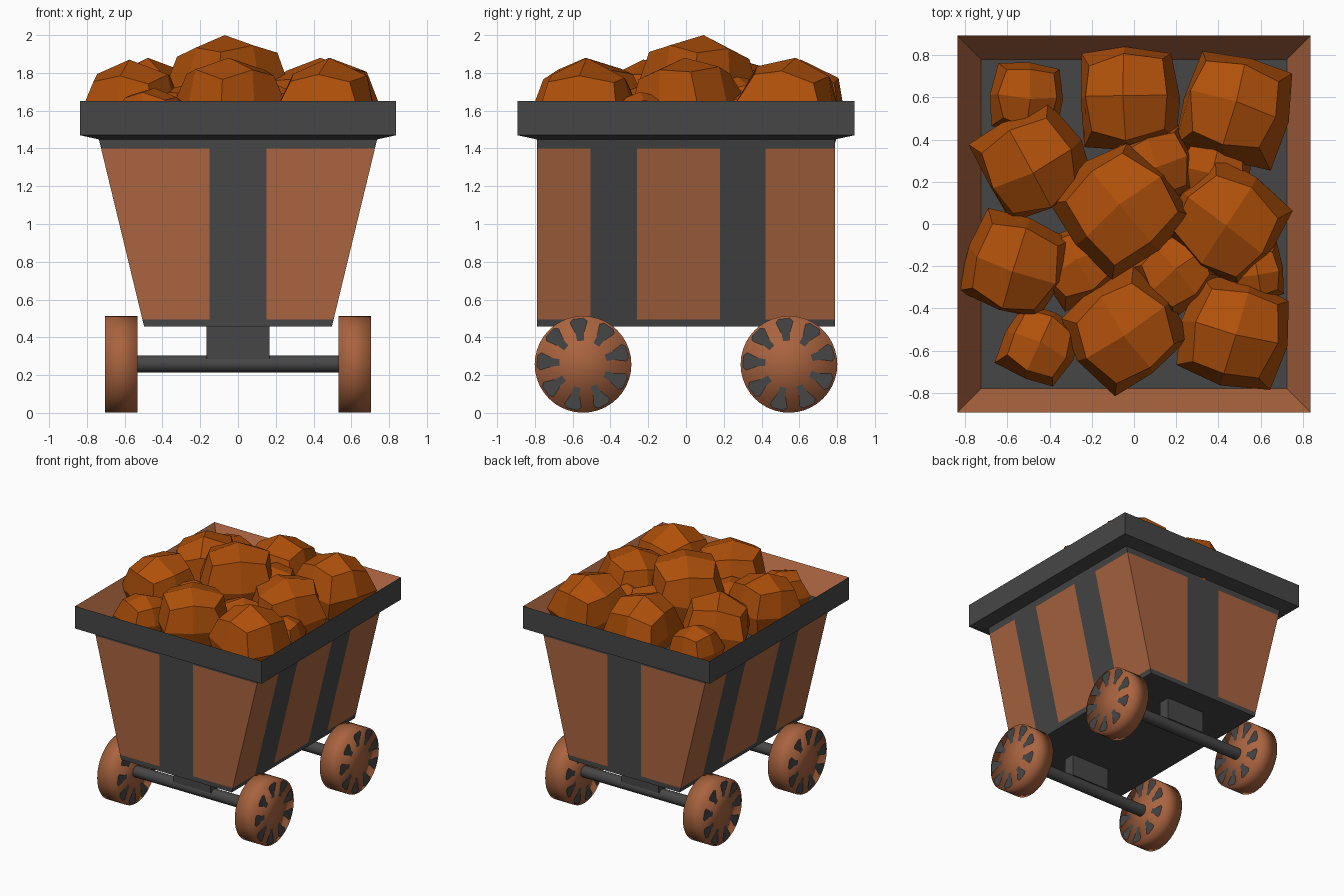
import bpy, bmesh, math, random
from mathutils import Matrix, Vector

if "Cube" in bpy.data.objects:
    bpy.data.objects.remove(bpy.data.objects["Cube"])

random.seed(4)


def material(name, rgb):
    m = bpy.data.materials.new(name)
    m.diffuse_color = (*rgb, 1)
    m.use_nodes = True
    m.node_tree.nodes["Principled BSDF"].inputs["Base Color"].default_value = m.diffuse_color
    return m


COPPER = material("copper_brown", (0.40, 0.127, 0.050))
GRAY = material("dark_gray", (0.062, 0.062, 0.062))
ORE = material("orange_ore", (0.43, 0.080, 0.003))


def finish(name, bm, mats, smooth=False, recalc=True):
    if recalc:
        bmesh.ops.recalc_face_normals(bm, faces=bm.faces)
    for f in bm.faces:
        f.smooth = smooth
    me = bpy.data.meshes.new(name)
    bm.to_mesh(me)
    bm.free()
    for m in mats:
        me.materials.append(m)
    ob = bpy.data.objects.new(name, me)
    bpy.context.collection.objects.link(ob)
    return ob


def lofted(loops):
    """Stack of rectangles (half x, half y, z), capped at both ends."""
    bm = bmesh.new()
    rings = [[bm.verts.new((sx * x, sy * y, z))
              for sx, sy in ((-1, -1), (1, -1), (1, 1), (-1, 1))] for x, y, z in loops]
    for a, b in zip(rings, rings[1:]):
        for i in range(4):
            j = (i + 1) % 4
            bm.faces.new((a[i], a[j], b[j], b[i]))
    bm.faces.new(rings[0][::-1])
    bm.faces.new(rings[-1])
    return bm


# Hopper body, cut into panels and straps
bm = lofted([(0.497, 0.79, 0.457), (0.737, 0.79, 1.45)])
cuts = [((0, 0, z), (0, 0, 1)) for z in (0.495, 1.4)]
cuts += [((x, 0, 0), (1, 0, 0)) for x in (-0.15, 0.15)]
cuts += [((0, s * y, 0), (0, 1, 0)) for y in (0.18, 0.26, 0.42, 0.505) for s in (-1, 1)]
for co, no in cuts:
    bmesh.ops.bisect_plane(bm, geom=bm.verts[:] + bm.edges[:] + bm.faces[:],
                           plane_co=co, plane_no=no)
bmesh.ops.recalc_face_normals(bm, faces=bm.faces)
for f in bm.faces:
    c, n = f.calc_center_median(), f.normal
    s = c.y if c.x > 0 else -c.y
    strap = abs(n.z) > 0.9 or not 0.495 < c.z < 1.4
    if abs(n.y) > 0.9:
        strap |= abs(c.x) < 0.15
    else:
        strap |= -0.505 < s < -0.26 or 0.18 < s < 0.42
    f.material_index = 1 if strap else 0
finish("hopper_body", bm, [COPPER, GRAY])

# Rim with sloped copper inside and gray bed
bm = lofted([(0.737, 0.79, 1.448), (0.837, 0.893, 1.47), (0.837, 0.893, 1.652),
             (0.725, 0.78, 1.475)])
bmesh.ops.recalc_face_normals(bm, faces=bm.faces)
for f in bm.faces:
    f.material_index = 1 if 0.1 < f.normal.z < 0.95 else 0
finish("hopper_rim", bm, [GRAY, COPPER])

# Axles, hanger blocks, wheels and wheel marks
TO_X = Matrix.Rotation(math.pi / 2, 4, 'Y')
MARK = [(0.125, -0.018), (0.165, -0.022), (0.20, -0.036), (0.225, -0.046), (0.243, -0.03),
        (0.243, 0.03), (0.225, 0.046), (0.20, 0.036), (0.165, 0.022), (0.125, 0.018)]
for end, y in (("front", -0.545), ("back", 0.545)):
    bm = bmesh.new()
    bmesh.ops.create_cone(bm, cap_ends=True, segments=24, radius1=0.045, radius2=0.045,
                          depth=1.12, matrix=Matrix.Translation((0, y, 0.26)) @ TO_X)
    ax = finish(end + "_axle", bm, [GRAY])
    for p in ax.data.polygons:
        p.use_smooth = len(p.vertices) == 4
    bm = bmesh.new()
    bmesh.ops.create_cube(bm, size=1, matrix=Matrix.Translation((0, y, 0.376))
                          @ Matrix.Diagonal((0.335, 0.09, 0.18, 1)))
    finish(end + "_axle_block", bm, [GRAY])
    for side, sx in (("left", -1), ("right", 1)):
        bm = bmesh.new()
        bmesh.ops.create_cone(bm, cap_ends=True, segments=40, radius1=0.256, radius2=0.256,
                              depth=0.172, matrix=Matrix.Translation((sx * 0.618, y, 0.257)) @ TO_X)
        finish(f"{end}_{side}_wheel", bm, [COPPER], smooth=True)
        bm = bmesh.new()
        for face in (-1, 1):
            for k in range(9):
                a = math.radians(96 + 40 * k)
                vs = [bm.verts.new((sx * 0.618 + face * 0.089,
                                    y + r * math.cos(a) - t * math.sin(a),
                                    0.257 + r * math.sin(a) + t * math.cos(a)))
                      for r, t in MARK]
                bm.faces.new(vs if face > 0 else vs[::-1])
        finish(f"{end}_{side}_wheel_marks", bm, [GRAY], recalc=False)


# Ore lumps: cubes split once and rounded off, then jittered and kept inside the hopper
def lump(name, x, y, top, r, turn):
    bm = bmesh.new()
    bmesh.ops.create_cube(bm, size=2)
    bmesh.ops.subdivide_edges(bm, edges=bm.edges, cuts=1, use_grid_fill=True)
    rot = Matrix.Rotation(math.radians(turn), 3, 'Z') @ Matrix.Rotation(
        random.uniform(-0.12, 0.12), 3, 'X') @ Matrix.Rotation(random.uniform(-0.12, 0.12), 3, 'Y')
    for v in bm.verts:
        n = round(sum(abs(c) for c in v.co))
        k = {1: 1.0, 2: 0.83, 3: 0.68}[n]
        p = v.co * k
        if n == 1 and abs(p.z) > 0.5:
            p.z *= 1.12
        if n == 2 and abs(p.z) < 0.5:
            p *= 1.06
        v.co = rot @ (p + Vector([random.uniform(-0.06, 0.06) for _ in range(3)])) * r
    drop = top - max(v.co.z for v in bm.verts)
    for v in bm.verts:
        v.co += Vector((x, y, drop))
        if v.co.z < 1.55:
            lim = 0.71 + 0.24 * min(0, v.co.z - 1.45)
            v.co.x = max(-lim, min(lim, v.co.x))
            v.co.y = max(-0.77, min(0.77, v.co.y))
    finish(name, bm, [ORE])


LARGE = [(-0.02, 0.59, 1.87, 0.245, 2), (0.48, 0.54, 1.88, 0.255, -15),
         (-0.48, 0.29, 1.88, 0.245, 28), (-0.06, 0.07, 2.0, 0.27, 40),
         (0.45, 0.01, 1.88, 0.26, 55), (-0.57, -0.19, 1.87, 0.24, -20),
         (-0.05, -0.50, 1.88, 0.255, 35), (0.47, -0.52, 1.88, 0.255, -15)]
SMALL = [(-0.51, 0.60, 1.74, 0.17, -5), (-0.45, -0.58, 1.72, 0.17, -25),
         (0.10, 0.28, 1.78, 0.175, 15), (0.38, 0.26, 1.72, 0.175, -10),
         (0.20, -0.23, 1.74, 0.175, 40), (-0.27, -0.20, 1.74, 0.175, 30),
         (0.58, -0.23, 1.70, 0.135, 10)]
for i, p in enumerate(LARGE):
    lump(f"large_ore_{i + 1}", *p)
for i, p in enumerate(SMALL):
    lump(f"small_ore_{i + 1}", *p)
